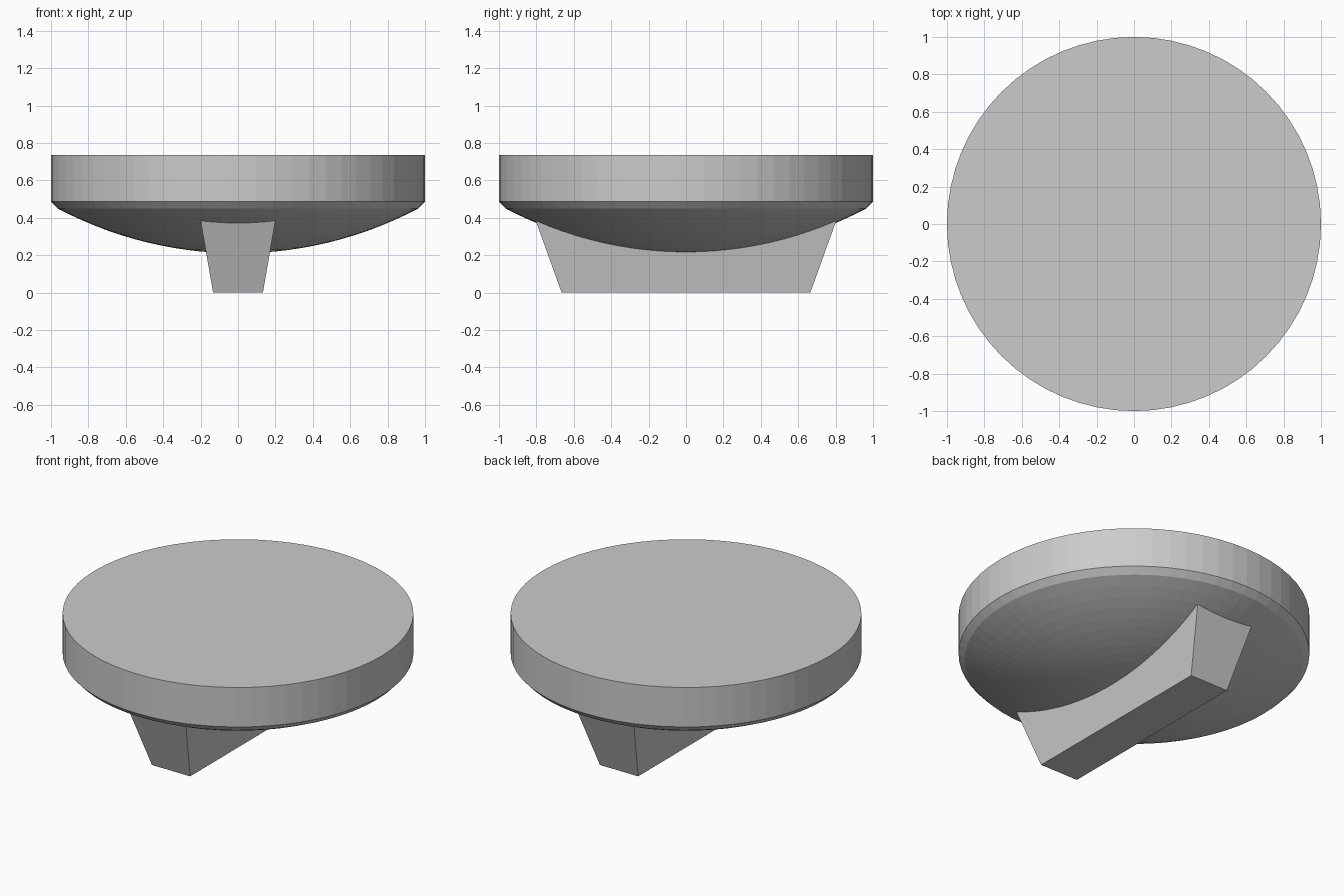
import bpy, bmesh, math

if "Cube" in bpy.data.objects:
    bpy.data.objects.remove(bpy.data.objects["Cube"])

SIDES = 64
RIM_R, TOP_Z, RIM_Z = 1.0, 0.735, 0.487
DOME_R, DOME_Z, DOME_LOW = 0.965, 0.45, 0.21


def add_object(name, bm):
    bmesh.ops.recalc_face_normals(bm, faces=bm.faces)
    mesh = bpy.data.meshes.new(name)
    bm.to_mesh(mesh)
    bm.free()
    obj = bpy.data.objects.new(name, mesh)
    bpy.context.collection.objects.link(obj)
    return obj


def ring(bm, r, z):
    return [bm.verts.new((r * math.cos(2 * math.pi * i / SIDES),
                          r * math.sin(2 * math.pi * i / SIDES), z))
            for i in range(SIDES)]


# Disc: flat top, straight rim, small chamfer and shallow spherical underside
sag = DOME_Z - DOME_LOW
sphere_r = (DOME_R ** 2 + sag ** 2) / (2 * sag)
profile = [(RIM_R, TOP_Z), (RIM_R, RIM_Z)]
for k in range(14, 0, -1):
    r = DOME_R * k / 14
    profile.append((r, DOME_LOW + sphere_r - math.sqrt(sphere_r ** 2 - r ** 2)))

bm = bmesh.new()
rings = [ring(bm, r, z) for r, z in profile]
bm.faces.new(rings[0])
for a, b in zip(rings, rings[1:]):
    for i in range(SIDES):
        j = (i + 1) % SIDES
        bm.faces.new((a[i], a[j], b[j], b[i]))
tip = bm.verts.new((0, 0, DOME_LOW))
for i in range(SIDES):
    bm.faces.new((rings[-1][i], rings[-1][(i + 1) % SIDES], tip))
add_object("domed_disc", bm)

# Foot: tapered bar flaring upward, its top buried in the disc
FOOT_TOP = 0.42
bm = bmesh.new()
bmesh.ops.create_cube(bm, size=2)
for v in bm.verts:
    up = v.co.z > 0
    z = FOOT_TOP if up else 0.0
    v.co = (v.co.x * (0.133 + 0.175 * z), v.co.y * (0.665 + 0.36 * z), z)
add_object("foot_bar", bm)
